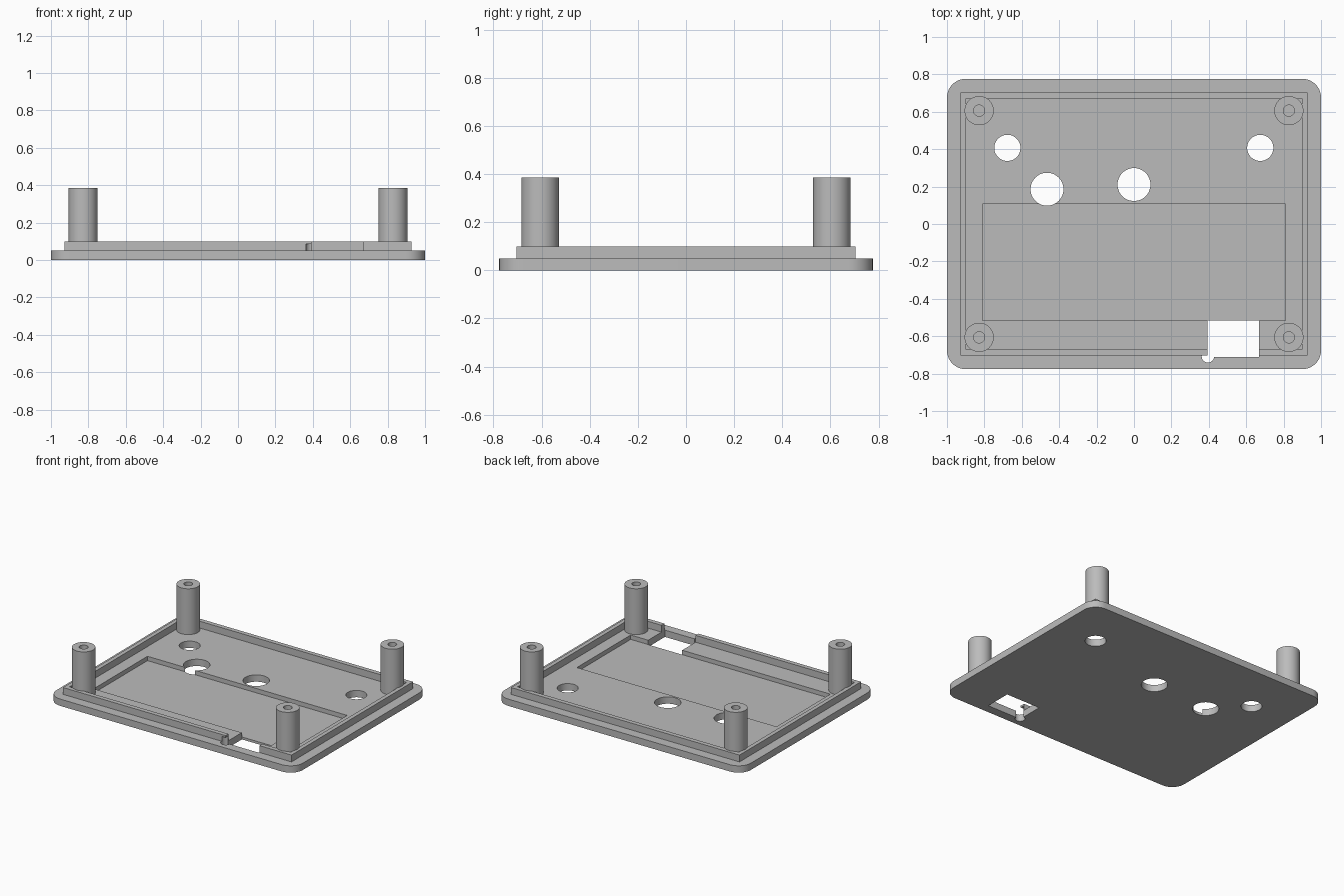
import bpy
import bmesh
import math

cube = bpy.data.objects.get("Cube")
if cube:
    bpy.data.objects.remove(cube, do_unlink=True)

GREY = (0.5, 0.5, 0.5, 1)
grey = bpy.data.materials.new("plain grey")
grey.use_nodes = True
grey.diffuse_color = GREY
grey.node_tree.nodes["Principled BSDF"].inputs["Base Color"].default_value = GREY


def prism(name, outline, z0, z1):
    """Extrude a flat outline from z0 up to z1."""
    bm = bmesh.new()
    face = bm.faces.new([bm.verts.new((x, y, z0)) for x, y in outline])
    top = bmesh.ops.extrude_face_region(bm, geom=[face])["geom"]
    verts = [v for v in top if isinstance(v, bmesh.types.BMVert)]
    bmesh.ops.translate(bm, verts=verts, vec=(0, 0, z1 - z0))
    bmesh.ops.recalc_face_normals(bm, faces=bm.faces)
    mesh = bpy.data.meshes.new(name)
    bm.to_mesh(mesh)
    bm.free()
    mesh.materials.append(grey)
    obj = bpy.data.objects.new(name, mesh)
    bpy.context.collection.objects.link(obj)
    return obj


def rect(x0, x1, y0, y1):
    return [(x0, y0), (x1, y0), (x1, y1), (x0, y1)]


def circle(x, y, r, n=48):
    return [(x + r * math.cos(math.tau * i / n), y + r * math.sin(math.tau * i / n))
            for i in range(n)]


def rounded(hx, hy, r, n=10):
    pts = []
    for k, (sx, sy) in enumerate([(1, 1), (-1, 1), (-1, -1), (1, -1)]):
        for i in range(n + 1):
            a = math.pi / 2 * (k + i / n)
            pts.append((sx * (hx - r) + r * math.cos(a), sy * (hy - r) + r * math.sin(a)))
    return pts


def cut(obj, outline, z0, z1):
    """Subtract a prism from the object and remove the cutter."""
    cutter = prism("cutter", outline, z0, z1)
    cutter.hide_render = True
    mod = obj.modifiers.new("cut", "BOOLEAN")
    mod.operation, mod.solver, mod.object = "DIFFERENCE", "EXACT", cutter
    bpy.context.view_layer.objects.active = obj
    bpy.ops.object.modifier_apply(modifier=mod.name)
    bpy.data.objects.remove(cutter, do_unlink=True)


def smooth(obj):
    bpy.ops.object.select_all(action="DESELECT")
    obj.select_set(True)
    bpy.context.view_layer.objects.active = obj
    bpy.ops.object.shade_smooth_by_angle(angle=math.radians(30))


PLATE, RIM, POST = 0.05, 0.10, 0.386
PORT = rect(0.392, 0.668, -0.71, -0.515)
PIN = circle(0.395, -0.708, 0.033)

# Base plate with display recess, round openings and cable port
plate = prism("base_plate", rounded(1, 0.776, 0.1), 0, PLATE)
cut(plate, rect(-0.81, 0.81, -0.516, 0.108), 0.018, 0.2)
for x, y, r in [(-0.677, 0.407, 0.07), (0.675, 0.407, 0.07),
                (-0.465, 0.186, 0.088), (0, 0.211, 0.088)]:
    cut(plate, circle(x, y, r), -0.1, 0.2)
cut(plate, PORT, -0.1, 0.2)
cut(plate, PIN, -0.1, 0.2)
smooth(plate)

# Raised rim, open at the cable port and notched beside it
rim = prism("rim", rect(-0.927, 0.927, -0.704, 0.704), PLATE, RIM)
cut(rim, rect(-0.897, 0.897, -0.671, 0.671), 0, 0.2)
cut(rim, rect(0.392, 0.668, -0.8, -0.515), 0, 0.2)
cut(rim, PIN, 0, 0.086)
smooth(rim)

# Screw posts with blind holes
for side, sx in (("left", 1), ("right", -1)):
    for end, sy in (("front", -1), ("back", 1)):
        x, y = sx * 0.828, sy * 0.606
        post = prism(f"{end}_{side}_post", circle(x, y, 0.078), 0.04, POST)
        cut(post, circle(x, y, 0.03, 32), 0.1, 0.5)
        smooth(post)
